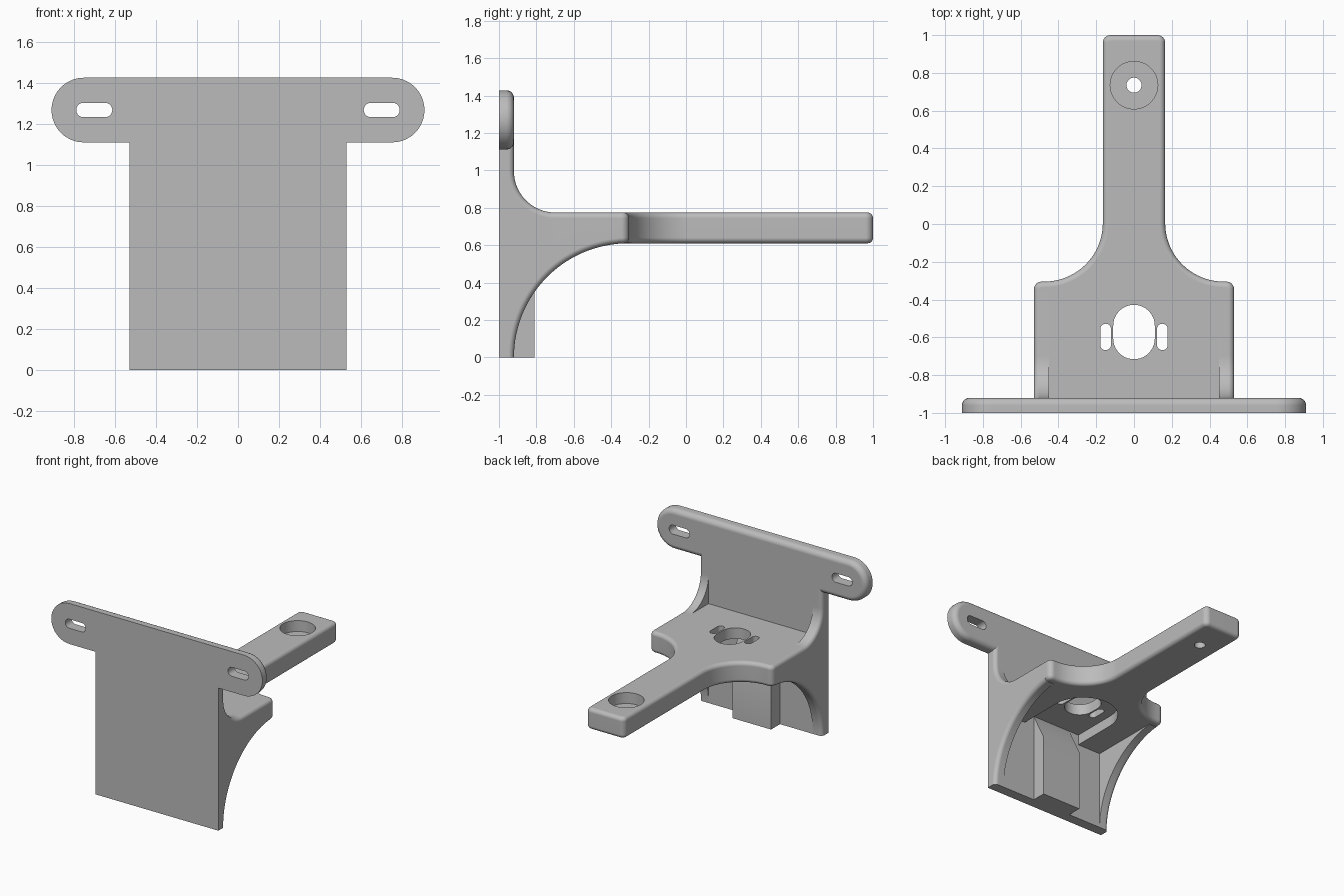
import bpy, bmesh
from math import sin, cos, pi, radians

cube = bpy.data.objects.get("Cube")
if cube:
    bpy.data.objects.remove(cube, do_unlink=True)

grey = bpy.data.materials.new("plain_grey")
grey.use_nodes = True
grey.diffuse_color = (0.5, 0.5, 0.5, 1)
grey.node_tree.nodes["Principled BSDF"].inputs["Base Color"].default_value = (0.5, 0.5, 0.5, 1)

AXES = {"x": lambda u, v, w: (w, u, v),
        "y": lambda u, v, w: (u, w, v),
        "z": lambda u, v, w: (u, v, w)}


def arc(cu, cv, r, start, end, n=16):
    angles = [radians(start + (end - start) * i / n) for i in range(n + 1)]
    return [(cu + r * cos(a), cv + r * sin(a)) for a in angles]


def slot(cu, cv, r, half, along_u):
    """Rounded slot outline; half is the straight half length."""
    if along_u:
        return arc(cu + half, cv, r, -90, 90, 20) + arc(cu - half, cv, r, 90, 270, 20)
    return arc(cu, cv + half, r, 0, 180, 20) + arc(cu, cv - half, r, 180, 360, 20)


def prism(name, outline, axis, lo, hi, round_edge=None, radius=0.03):
    """Extrude an outline along an axis and round the edges picked by a rule."""
    put = AXES[axis]
    bm = bmesh.new()
    low = [bm.verts.new(put(u, v, lo)) for u, v in outline]
    high = [bm.verts.new(put(u, v, hi)) for u, v in outline]
    n = len(outline)
    bm.faces.new(low)
    bm.faces.new(high)
    for i in range(n):
        j = (i + 1) % n
        bm.faces.new((low[i], low[j], high[j], high[i]))
    bmesh.ops.recalc_face_normals(bm, faces=bm.faces)
    if round_edge:
        picked = [e for e in bm.edges if round_edge(e.verts[0].co, e.verts[1].co)]
        bmesh.ops.bevel(bm, geom=picked, offset=radius, segments=5, profile=0.5,
                        affect='EDGES', clamp_overlap=True)
    mesh = bpy.data.meshes.new(name)
    bm.to_mesh(mesh)
    bm.free()
    mesh.materials.append(grey)
    obj = bpy.data.objects.new(name, mesh)
    bpy.context.collection.objects.link(obj)
    return obj


def select(obj):
    bpy.ops.object.select_all(action='DESELECT')
    obj.select_set(True)
    bpy.context.view_layer.objects.active = obj


def cut(obj, cutters):
    select(obj)
    for c in cutters:
        c.hide_render = True
        mod = obj.modifiers.new("cut", 'BOOLEAN')
        mod.operation = 'DIFFERENCE'
        mod.solver = 'EXACT'
        mod.object = c
        bpy.ops.object.modifier_apply(modifier=mod.name)
        bpy.data.objects.remove(c, do_unlink=True)


FRONT, WALL = -1.0, -0.92
BOTTOM, TOP = 0.61, 0.775
HALF, INNER = 0.53, 0.45

# Wall plate and the eared mounting bar
wall = prism("wall_plate", [(-0.48, 0), (0.48, 0), (0.48, 1.36), (-0.48, 1.36)], "y", FRONT, WALL)
bar = prism("mounting_bar", slot(0, 1.27, 0.158, 0.753, True), "y", FRONT, WALL,
            lambda a, b: a.y > -0.95 and b.y > -0.95, 0.04)
cut(bar, [prism("bar_slot_cutter", slot(s * 0.702, 1.27, 0.035, 0.053, True), "y", -1.1, -0.8)
          for s in (-1, 1)])

# Side gussets: curved below the shelf, filleted above it
gusset_outline = ([(FRONT, 0)] + arc(-0.31, 0, 0.61, 180, 95, 28)
                  + [(-0.363, TOP)] + arc(-0.70, TOP + 0.22, 0.22, 270, 180, 16)
                  + [(WALL, 1.2), (FRONT, 1.2)])


def gusset_edge(a, b):
    outer = abs(a.x) > 0.52 and abs(b.x) > 0.52
    plain = a.y < -0.99 or b.y < -0.99
    end = a.y > -0.37 and b.y > -0.37
    return outer and not plain and not end


gussets = [prism("gusset_left", gusset_outline, "x", INNER, HALF, gusset_edge),
           prism("gusset_right", gusset_outline, "x", -HALF, -INNER, gusset_edge)]

# Shelf that narrows into the long arm
half_plan = ([(HALF, -0.95)] + arc(0.49, -0.345, 0.04, 0, 90, 6)
             + arc(0.475, 0.005, 0.31, 270, 180, 20)
             + arc(0.125, 0.96, 0.04, 0, 90, 6))
plan = half_plan + [(-x, y) for x, y in reversed(half_plan)]
shelf = prism("shelf_and_arm", plan, "z", BOTTOM, TOP,
              lambda a, b: abs(a.z - b.z) < 0.01 and max(a.y, b.y) > -0.9)

# Shelf openings, motor recess below, and counterbored hole at the tip
recess = arc(0, -0.57, 0.25, 0, 180, 32) + [(-0.25, WALL), (0.25, WALL)]
cut(shelf, [
    prism("recess_cutter", recess, "z", 0.5, 0.69),
    prism("shaft_cutter", slot(0, -0.572, 0.11, 0.034, False), "z", 0.5, 0.9),
    prism("screw_slot_cutter", slot(0.15, -0.598, 0.028, 0.042, False), "z", 0.5, 0.9),
    prism("screw_slot_cutter", slot(-0.15, -0.598, 0.028, 0.042, False), "z", 0.5, 0.9),
    prism("counterbore_cutter", arc(0, 0.735, 0.126, 0, 351, 39), "z", 0.69, 0.9),
    prism("tip_hole_cutter", arc(0, 0.735, 0.04, 0, 345, 23), "z", 0.5, 0.9),
])

# Support block on the wall under the shelf
block = prism("support_block", [(-0.95, 0), (-0.81, 0), (-0.81, 0.47), (WALL, 0.69), (-0.95, 0.69)],
              "x", -0.167, 0.167)

# Smooth the rounded edges, keep the corners crisp
for obj in [wall, bar, shelf, block] + gussets:
    select(obj)
    bpy.ops.object.shade_smooth_by_angle(angle=radians(35))
    weighted = obj.modifiers.new("weighted_normals", 'WEIGHTED_NORMAL')
    weighted.keep_sharp = True
